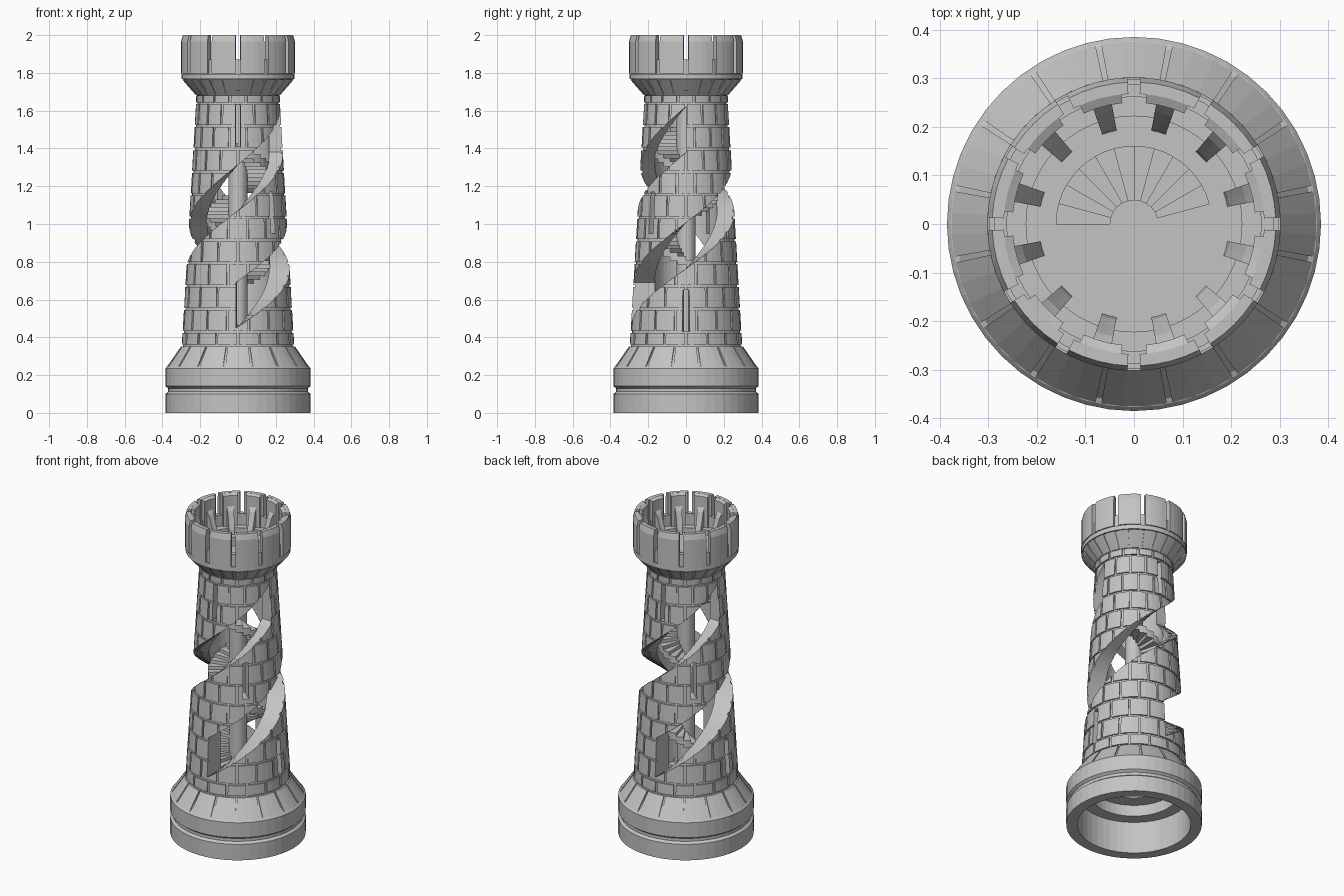
import bpy, bmesh
from math import sin, cos, radians

if "Cube" in bpy.data.objects:
    bpy.data.objects.remove(bpy.data.objects["Cube"], do_unlink=True)

stone = bpy.data.materials.new("grey stone")
stone.use_nodes = True
colour = (0.55, 0.55, 0.55, 1)
stone.diffuse_color = colour
stone.node_tree.nodes["Principled BSDF"].inputs["Base Color"].default_value = colour


def sweep(bm, profile, a0=0, a1=360, n=48, rise=0):
    """Sweep a closed (radius, height) profile round the axis, optionally climbing."""
    full = a1 - a0 == 360 and rise == 0
    rows = []
    for i in range(n if full else n + 1):
        a = radians(a0 + (a1 - a0) * i / n)
        rows.append([bm.verts.new((r * cos(a), r * sin(a), z + rise * i / n))
                     for r, z in profile])
    m = len(profile)
    for i in range(n):
        p, q = rows[i], rows[(i + 1) % len(rows)]
        for j in range(m):
            k = (j + 1) % m
            bm.faces.new((p[j], q[j], q[k], p[k]))
    if not full:
        bm.faces.new(rows[0])
        bm.faces.new(rows[-1][::-1])


def box(r0, r1, z0, z1):
    return [(r0, z0), (r1, z0), (r1, z1), (r0, z1)]


def finish(name, bm):
    bmesh.ops.recalc_face_normals(bm, faces=bm.faces)
    mesh = bpy.data.meshes.new(name)
    bm.to_mesh(mesh)
    bm.free()
    mesh.materials.append(stone)
    ob = bpy.data.objects.new(name, mesh)
    bpy.context.collection.objects.link(ob)
    return ob


def part(name, *profiles):
    bm = bmesh.new()
    for p in profiles:
        sweep(bm, p)
    return finish(name, bm)


def course(bm, z0, z1, ra, rb, count, shift, gap=0.006):
    """One ring of raised blocks with open joints."""
    step = 360 / count
    joint = 0.35 / ra
    t = (rb - ra) / (z1 - z0)
    lo, hi = z0 + gap, z1 - gap
    ra, rb = ra + t * gap, rb - t * gap
    prof = [(ra - 0.012, lo), (ra, lo), (rb, hi), (rb - 0.012, hi)]
    for i in range(count):
        a = (i + shift) * step
        sweep(bm, prof, a + joint, a + step - joint, 3)


FOOT, HEAD = 0.355, 1.64


def wall_radius(z):
    return 0.298 + (0.222 - 0.298) * (z - FOOT) / (HEAD - FOOT)


# Hollow plinth with a groove and a sloping shoulder
part("plinth", [(0.322, 0), (0.385, 0), (0.385, 0.1), (0.37, 0.112), (0.37, 0.13),
                (0.385, 0.142), (0.385, 0.235), (0.377, 0.245), (0.366, 0.25),
                (0.289, FOOT), (0.165, FOOT), (0.165, 0.27), (0.25, 0.27),
                (0.25, 0.2), (0.322, 0.2)])
bm = bmesh.new()
course(bm, 0.242, FOOT, 0.378, 0.3, 16, 0.5, 0.003)
finish("shoulder_blocks", bm)
part("lower_floor", box(0.03, 0.2, 0.28, 0.32))

# Tower wall: a plain core with raised brick courses
core = part("wall_core", [(0.165, 0.34), (0.29, 0.34), (0.29, FOOT),
                          (0.214, HEAD), (0.217, 1.7), (0.165, 1.7)])
bm = bmesh.new()
levels = [FOOT] + [0.43 + 0.121 * i for i in range(11)]
for i, (z0, z1) in enumerate(zip(levels, levels[1:])):
    course(bm, z0, z1, wall_radius(z0), wall_radius(z1), 16, 0.5 * (i % 2))
course(bm, HEAD, 1.685, 0.222, 0.224, 16, 0.5, 0.004)
bricks = finish("wall_bricks", bm)

# Two spiral openings and pairs of arrow slits, cut through the wall
bm = bmesh.new()
for half in (0, 180):
    sweep(bm, box(0.1, 0.36, 0.45, 0.69), 268 + half, 540 + half, 72, 0.93)
    for angle, z in ((0, 0.43), (315, 0.95), (270, 1.41)):
        a = angle + half
        sweep(bm, box(0.1, 0.36, z, z + 0.22), a - 3.5, a + 3.5, 2)
cutter = finish("opening_cutter", bm)
cutter.hide_render = True
for ob in (core, bricks):
    mod = ob.modifiers.new("openings", "BOOLEAN")
    mod.operation = "DIFFERENCE"
    mod.solver = "EXACT"
    mod.object = cutter
    bpy.context.view_layer.objects.active = ob
    bpy.ops.object.modifier_apply(modifier=mod.name)
bpy.data.objects.remove(cutter, do_unlink=True)

# Winding stair round a central newel
bm = bmesh.new()
for k in range(72):
    z = 1.75 - 0.02 * k
    sweep(bm, box(0.04, 0.17, max(z - 0.045, 0.29), z), 15 + 15 * k, 30 + 15 * k, 2)
finish("stair_steps", bm)
bm = bmesh.new()
bmesh.ops.create_cone(bm, cap_ends=True, segments=32, radius1=0.05, radius2=0.05, depth=1.49)
bmesh.ops.translate(bm, verts=bm.verts, vec=(0, 0, 1.025))
finish("stair_newel", bm)

# Lookout floor with a half-ring stairwell
bm = bmesh.new()
sweep(bm, box(0.16, 0.23, 1.7, 1.77))
sweep(bm, box(0.045, 0.165, 1.71, 1.77), 180, 375, 26)
finish("lookout_floor", bm)

# Flared head and parapet
part("flared_head", [(0.165, 1.68), (0.217, 1.68), (0.288, 1.765), (0.288, 1.87),
                     (0.262, 1.87), (0.262, 1.8), (0.222, 1.8), (0.222, 1.74),
                     (0.165, 1.74)])
bm = bmesh.new()
course(bm, 1.682, 1.768, 0.223, 0.298, 24, 0, 0.003)
sweep(bm, box(0.27, 0.298, 1.768, 1.795))
finish("flare_blocks", bm)

# Battlements: chamfered outer block, narrowing inner block and foot buttress
bm = bmesh.new()
for i in range(12):
    c = 15 + 30 * i
    sweep(bm, [(0.268, 1.797), (0.302, 1.797), (0.302, 1.965), (0.292, 2.0), (0.268, 2.0)],
          c - 12.5, c + 12.5, 4)
    sweep(bm, [(0.25, 1.79), (0.27, 1.79), (0.27, 2.0), (0.25, 1.99)], c - 9.5, c + 9.5, 3)
    sweep(bm, [(0.195, 1.765), (0.255, 1.765), (0.255, 1.93), (0.235, 1.9), (0.2, 1.8)],
          c - 4.5, c + 4.5, 2)
finish("battlements", bm)
